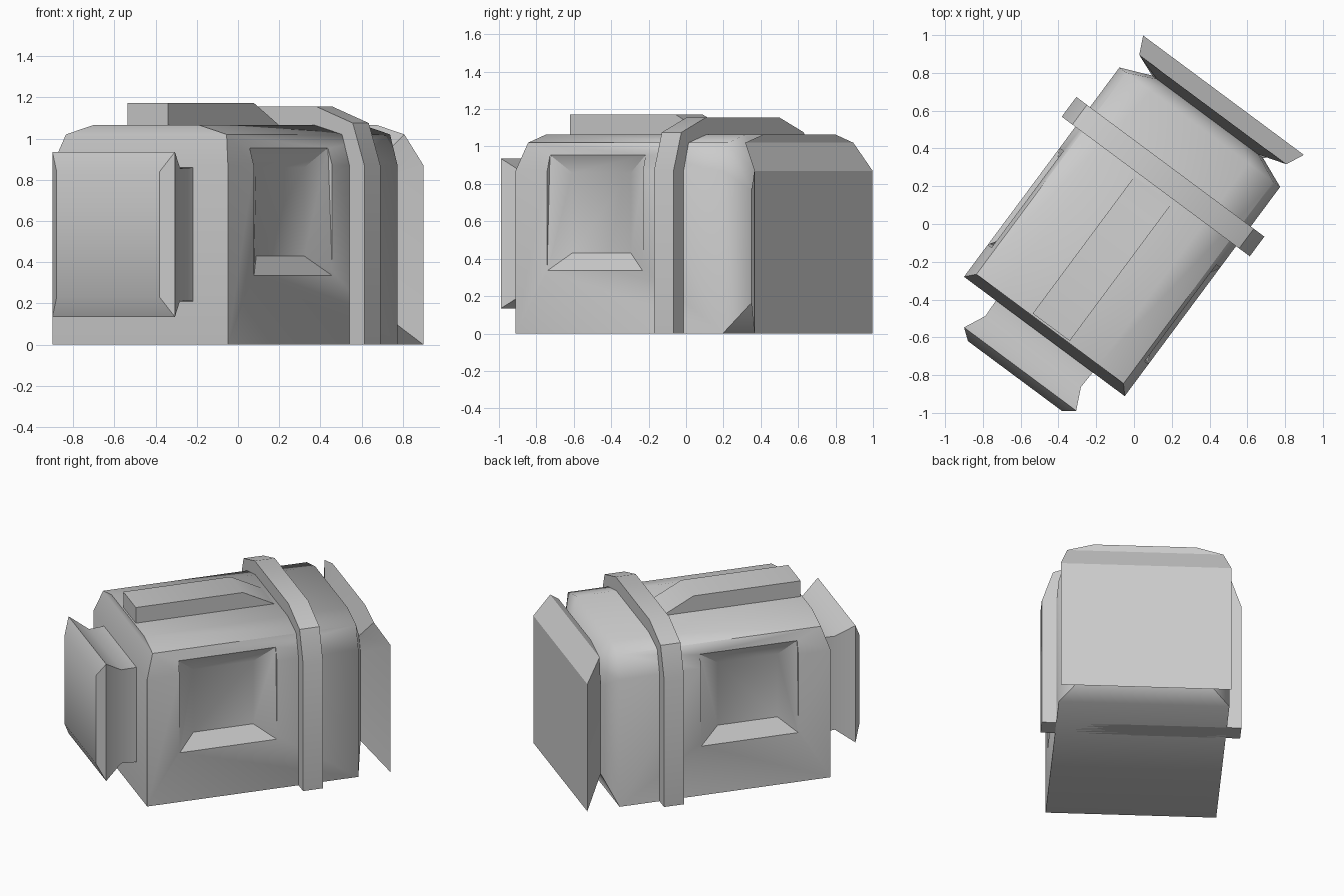
import bpy, bmesh, math

cube = bpy.data.objects.get("Cube")
if cube:
    bpy.data.objects.remove(cube, do_unlink=True)

TURN = math.radians(-36.6)   # the whole model stands turned about z
SHIFT = -0.026               # centre line of the body in its own frame

grey = bpy.data.materials.new("light_grey")
grey.use_nodes = True
COLOUR = (0.6, 0.6, 0.6, 1)
grey.diffuse_color = COLOUR
grey.node_tree.nodes["Principled BSDF"].inputs["Base Color"].default_value = COLOUR


def mirrored(half):
    """Close a half outline (bottom to top) into a symmetric loop."""
    return [(-x, z) for x, z in half] + [(x, z) for x, z in reversed(half)]


def loop(outline, y, lean=0.0, scale=1.0, mid=0.53):
    """Place an outline at depth y; points above the shoulder shift by lean."""
    return [(x * scale, y + (lean if z > 0.9 else 0), mid + (z - mid) * scale)
            for x, z in outline]


def loft(name, loops):
    """Skin a row of equal loops, capping both ends with quad strips."""
    bm = bmesh.new()
    rows = [[bm.verts.new(p) for p in ring] for ring in loops]
    n = len(rows[0])
    for a, b in zip(rows, rows[1:]):
        for i in range(n):
            j = (i + 1) % n
            bm.faces.new((a[i], a[j], b[j], b[i]))
    for ring in (rows[0], rows[-1]):
        for i in range(n // 2 - 1):
            bm.faces.new((ring[i], ring[i + 1], ring[n - 2 - i], ring[n - 1 - i]))
    bmesh.ops.recalc_face_normals(bm, faces=bm.faces)
    mesh = bpy.data.meshes.new(name)
    bm.to_mesh(mesh)
    bm.free()
    obj = bpy.data.objects.new(name, mesh)
    bpy.context.collection.objects.link(obj)
    mesh.materials.append(grey)
    return obj


def finish(obj, soft_y=None):
    """Smooth shallow edges, plus the edge loop at soft_y, then turn the part."""
    bm = bmesh.new()
    bm.from_mesh(obj.data)
    for f in bm.faces:
        f.smooth = True
    for e in bm.edges:
        soft = soft_y is not None and all(abs(v.co.y - soft_y) < 0.002 for v in e.verts)
        e.smooth = soft or e.calc_face_angle(0) < math.radians(30)
    bm.to_mesh(obj.data)
    bm.free()
    obj.rotation_euler.z = TURN
    obj.location = (SHIFT * math.cos(TURN), SHIFT * math.sin(TURN), 0)


# Body: arched hull, pinched neck and flared end plate in one skin
arch = mirrored([(0.53, 0), (0.53, 0.87), (0.485, 1.02), (0.32, 1.065)])
body = loft("body", [loop(arch, -0.761, 0.05), loop(arch, 0.619),
                     loop(arch, 0.688, scale=0.69), loop(arch, 0.83, -0.095)])


# Sunken side panels
def panel_ring(side, low, high, y0, y1, z0, z1):
    return [(side * low, y0, z0), (side * high, y0, z1),
            (side * high, y1, z1), (side * low, y1, z0)]


for side in (-1, 1):
    cutter = loft("panel_cutter", [
        panel_ring(side, 0.7, 0.7, -0.55, 0.087, 0.335, 0.955),
        panel_ring(side, 0.531, 0.505, -0.55, 0.087, 0.335, 0.955),
        panel_ring(side, 0.46, 0.46, -0.436, -0.045, 0.43, 0.86)])
    cutter.hide_render = True
    mod = body.modifiers.new("panel", "BOOLEAN")
    mod.operation, mod.solver, mod.object = "DIFFERENCE", "EXACT", cutter
    bpy.context.view_layer.objects.active = body
    bpy.ops.object.modifier_apply(modifier=mod.name)
    bpy.data.objects.remove(cutter, do_unlink=True)
finish(body, 0.619)

# Raised strap around the hull
strap_arch = mirrored([(0.62, 0), (0.62, 0.87), (0.55, 1.075), (0.33, 1.155)])
finish(loft("strap", [loop(strap_arch, 0.228), loop(strap_arch, 0.358)]))


# Front block: narrow neck, wide rim, bevelled face
def block_ring(y, w, h):
    return [(-w, y, 0.535 - h), (-w, y, 0.535 + h), (w, y, 0.535 + h), (w, y, 0.535 - h)]


finish(loft("front_block", [block_ring(-0.74, 0.32, 0.325), block_ring(-0.86, 0.315, 0.32),
                            block_ring(-0.976, 0.37, 0.40), block_ring(-1.022, 0.31, 0.303)]),
       -0.86)

# Top ridge, sloping down to the strap
ridge = [(-0.70, 1.0), (-0.70, 1.172), (0.0, 1.172), (0.205, 1.065), (0.205, 1.0)]
ridge.insert(4, (0.205, 1.03))
finish(loft("top_ridge", [[(x, y, z) for y, z in ridge] for x in (-0.122, 0.122)]))
